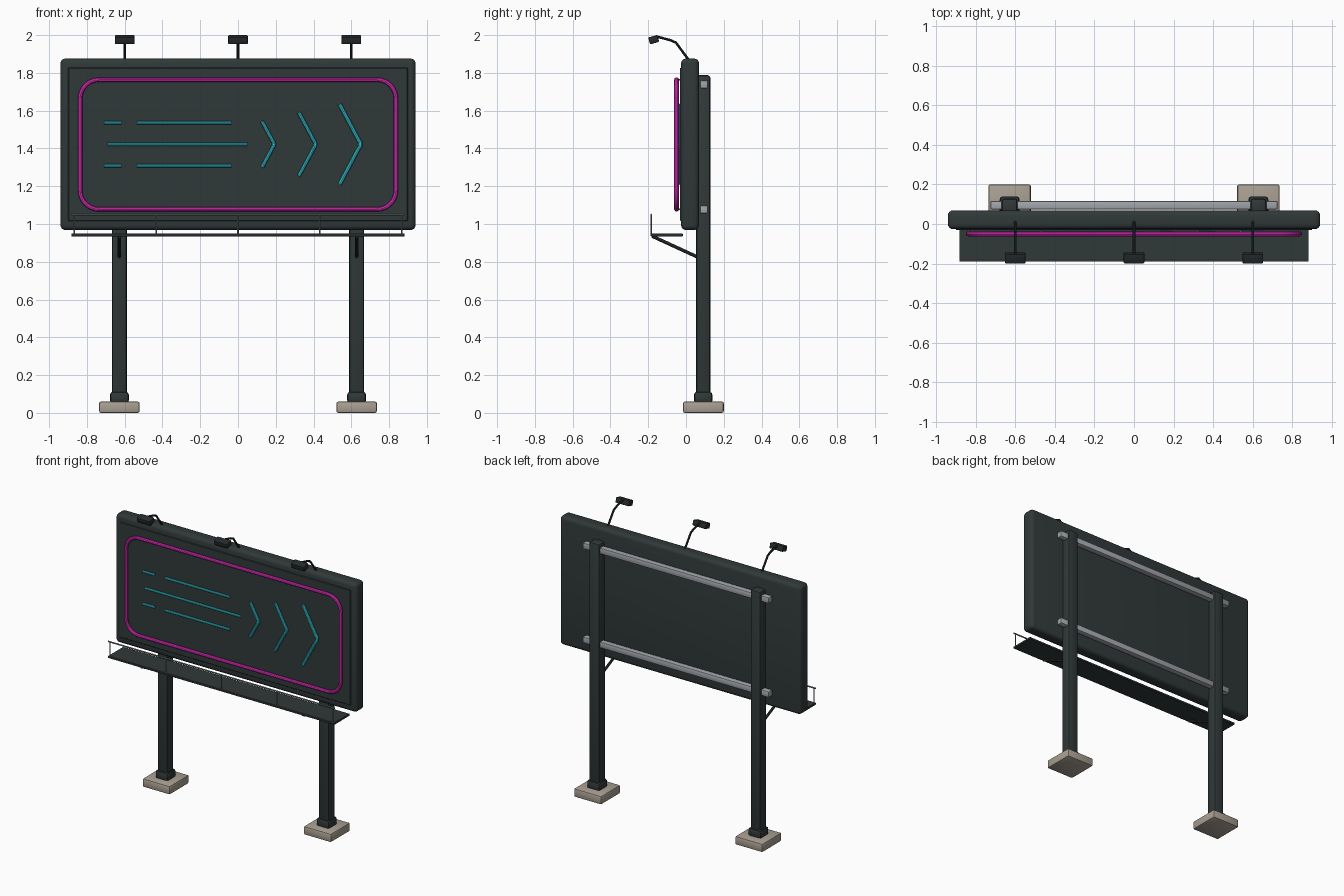
import bpy, math
from math import radians, sin, cos, pi

if "Cube" in bpy.data.objects:
    bpy.data.objects.remove(bpy.data.objects["Cube"])


def mat(name, r, g, b):
    m = bpy.data.materials.new(name)
    m.diffuse_color = (r, g, b, 1)
    m.use_nodes = True
    m.node_tree.nodes["Principled BSDF"].inputs["Base Color"].default_value = m.diffuse_color
    return m


DARK = mat("dark_green_grey", 0.030, 0.040, 0.040)
BLACK = mat("lamp_black", 0.020, 0.024, 0.026)
CONCRETE = mat("concrete_beige", 0.40, 0.35, 0.29)
STEEL = mat("steel_grey", 0.36, 0.38, 0.41)
RAIL = mat("rail_grey", 0.20, 0.22, 0.23)
PINK = mat("neon_pink", 0.80, 0.03, 0.55)
CYAN = mat("neon_cyan", 0.04, 0.60, 0.70)


def finish(o, name, m):
    o.name = name
    o.data.materials.clear()
    o.data.materials.append(m)
    bpy.ops.object.select_all(action='DESELECT')
    o.select_set(True)
    bpy.context.view_layer.objects.active = o
    bpy.ops.object.shade_smooth_by_angle(angle=radians(35))
    return o


def box(name, x, y, z, m, bevel=0.0, segs=2, tilt=0.0):
    """Box from (min, max) ranges, with optional bevel and tilt about x."""
    c = [(r[0] + r[1]) / 2 for r in (x, y, z)]
    bpy.ops.mesh.primitive_cube_add(size=1, location=c)
    o = bpy.context.object
    o.scale = [r[1] - r[0] for r in (x, y, z)]
    bpy.ops.object.transform_apply(location=False, rotation=False, scale=True)
    if bevel:
        b = o.modifiers.new("bevel", 'BEVEL')
        b.width, b.segments = bevel, segs
        bpy.ops.object.modifier_apply(modifier="bevel")
    o.rotation_euler.x = tilt
    return finish(o, name, m)


def tube(name, pts, r, m, closed=False, res=3):
    """Round tube along a polyline."""
    cu = bpy.data.curves.new(name, 'CURVE')
    cu.dimensions = '3D'
    cu.bevel_depth, cu.bevel_resolution, cu.use_fill_caps = r, res, True
    s = cu.splines.new('POLY')
    s.points.add(len(pts) - 1)
    for p, q in zip(s.points, pts):
        p.co = (*q, 1)
    s.use_cyclic_u = closed
    o = bpy.data.objects.new(name, cu)
    bpy.context.collection.objects.link(o)
    bpy.ops.object.select_all(action='DESELECT')
    o.select_set(True)
    bpy.context.view_layer.objects.active = o
    bpy.ops.object.convert(target='MESH')
    return finish(bpy.context.object, name, m)


# Sign panel and its raised face plate
box("sign_panel", (-0.94, 0.94), (-0.026, 0.069), (0.968, 1.876), DARK, 0.026, 4)
box("face_plate", (-0.9, 0.9), (-0.031, 0.0), (1.015, 1.828), DARK, 0.004, 1)

# Pink neon border
W, Z0, Z1, R = 0.836, 1.078, 1.764, 0.1
border = []
for cx, cz, a0 in ((W - R, Z1 - R, 0), (-W + R, Z1 - R, 90),
                   (-W + R, Z0 + R, 180), (W - R, Z0 + R, 270)):
    for i in range(9):
        a = radians(a0 + i * 90 / 8)
        border.append((cx + R * cos(a), -0.05, cz + R * sin(a)))
tube("neon_border", border, 0.0125, PINK, True)

# Cyan neon lines and chevrons
YC, ZC = -0.045, 1.422
for x0, x1, dz in ((-0.709, -0.617, 0.114), (-0.534, -0.034, 0.114), (-0.692, 0.051, 0),
                   (-0.709, -0.617, -0.114), (-0.534, -0.034, -0.114)):
    tube("neon_line", [(x0, YC, ZC + dz), (x1, YC, ZC + dz)], 0.009, CYAN)
for x0, x1, h, r in ((0.127, 0.193, 0.122, 0.011), (0.322, 0.412, 0.168, 0.011),
                     (0.538, 0.65, 0.212, 0.012)):
    k = 0.88  # rounded tip
    bx, bz = x0 + (x1 - x0) * k, h * (1 - k)
    tip = [(bx, YC, ZC + bz), (x1 - 0.003, YC, ZC + bz * 0.4),
           (x1 - 0.003, YC, ZC - bz * 0.4), (bx, YC, ZC - bz)]
    tube("neon_chevron", [(x0, YC, ZC + h)] + tip + [(x0, YC, ZC - h)], r, CYAN)

# Small standoffs holding the tubes
for x, z in ((-W, ZC), (W, ZC), (-0.47, Z1), (0.47, Z1), (-0.47, Z0), (0.47, Z0),
             (-0.31, ZC), (0.18, ZC), (0.4, ZC), (0.635, ZC)):
    tube("neon_standoff", [(x, -0.02, z), (x, -0.045, z)], 0.005, RAIL, res=1)

# Posts, collars, footings and catwalk braces
for s in (-1, 1):
    x = 0.628 * s
    box("footing", (x - 0.107, x + 0.107), (-0.016, 0.2), (0, 0.06), CONCRETE, 0.01, 2)
    box("post", (x - 0.04, x + 0.04), (0.053, 0.129), (0.05, 1.788), DARK, 0.014, 2)
    box("post_collar", (x - 0.05, x + 0.05), (0.042, 0.14), (0.05, 0.112), DARK, 0.016, 2)
    tube("catwalk_brace", [(x, -0.178, 0.935), (x, 0.055, 0.828)], 0.009, DARK, res=2)

# Horizontal steel beams behind the panel
for z in (1.739, 1.077):
    box("back_beam", (-0.725, 0.725), (0.074, 0.116), (z - 0.021, z + 0.021), STEEL, 0.006, 2)

# Catwalk with railing
box("catwalk_deck", (-0.882, 0.882), (-0.187, -0.017), (0.934, 0.949), DARK, 0.002, 1)
tube("hand_rail", [(-0.882, -0.184, 1.05), (0.882, -0.184, 1.05)], 0.005, RAIL)
for i in range(-2, 3):
    tube("rail_post", [(0.434 * i, -0.184, 0.945), (0.434 * i, -0.184, 1.05)], 0.004, RAIL)

# Lamps on bent arms
for x in (-0.6, 0, 0.6):
    tube("lamp_arm", [(x, 0.015, 1.86), (x, 0.008, 1.877), (x, -0.053, 1.96),
                      (x, -0.085, 1.974), (x, -0.155, 1.992)], 0.007, BLACK)
    box("lamp_head", (x - 0.052, x + 0.052), (-0.196, -0.146), (1.957, 1.995),
        BLACK, 0.005, 2, radians(16))
